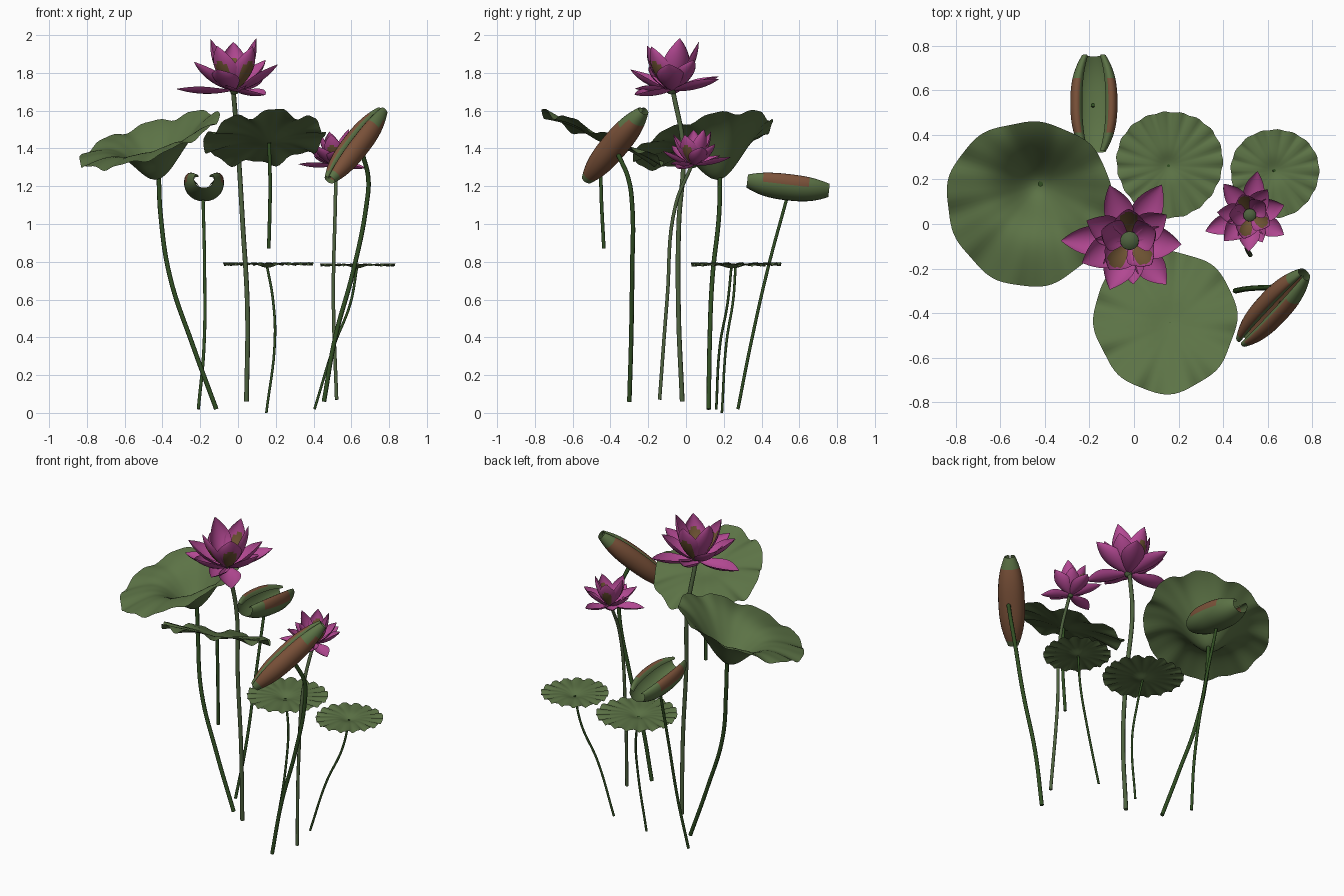
import bpy, bmesh, math
from mathutils import Vector

if "Cube" in bpy.data.objects:
    bpy.data.objects.remove(bpy.data.objects["Cube"])


def mat(name, r, g, b):
    m = bpy.data.materials.new(name)
    m.diffuse_color = (r, g, b, 1)
    m.use_nodes = True
    m.node_tree.nodes["Principled BSDF"].inputs["Base Color"].default_value = m.diffuse_color
    return m


GREEN = mat("leaf_green", .107, .171, .061)
STEM = mat("dark_stem_green", .030, .075, .016)
PALE = mat("flower_stem_green", .075, .120, .048)
PINK = mat("petal_magenta", .445, .065, .288)
OLIVE = mat("petal_olive_brown", .162, .091, .034)
BROWN = mat("leaf_brown", .200, .085, .042)


def grid_object(name, rows, mats, rule=None, wrap=False, subsurf=0):
    """Mesh from rows of points; rule(i, j) picks the material slot of a face."""
    bm = bmesh.new()
    vs = [[bm.verts.new(p) for p in row] for row in rows]
    n = len(rows[0])
    for i in range(len(rows) - 1):
        for j in range(n if wrap else n - 1):
            k = (j + 1) % n
            f = bm.faces.new((vs[i][j], vs[i + 1][j], vs[i + 1][k], vs[i][k]))
            f.smooth = True
            f.material_index = rule(i, j) if rule else 0
    bmesh.ops.remove_doubles(bm, verts=bm.verts, dist=1e-5)
    me = bpy.data.meshes.new(name)
    bm.to_mesh(me)
    bm.free()
    for m in mats:
        me.materials.append(m)
    ob = bpy.data.objects.new(name, me)
    bpy.context.collection.objects.link(ob)
    if subsurf:
        mod = ob.modifiers.new("smooth", "SUBSURF")
        mod.levels = mod.render_levels = subsurf
    return ob


def stem(name, pts, r, m):
    cu = bpy.data.curves.new(name, 'CURVE')
    cu.dimensions = '3D'
    cu.bevel_depth, cu.bevel_resolution, cu.resolution_u = r, 2, 8
    cu.use_fill_caps = True
    sp = cu.splines.new('BEZIER')
    sp.bezier_points.add(len(pts) - 1)
    for bp, p in zip(sp.bezier_points, pts):
        bp.co = p
        bp.handle_left_type = bp.handle_right_type = 'AUTO'
    cu.materials.append(m)
    ob = bpy.data.objects.new(name, cu)
    bpy.context.collection.objects.link(ob)
    bpy.ops.object.select_all(action='DESELECT')
    ob.select_set(True)
    bpy.context.view_layer.objects.active = ob
    bpy.ops.object.convert(target='MESH')


def pad(name, c, r, hub, z0, sx, sy, depth, sigma, waves, amp, lobe):
    """Round leaf: tilted plane with a funnel at the hub and a rippled rim."""
    rows, N, R = [], 96, 18
    for i in range(R + 1):
        t = i / R
        row = []
        for j in range(N):
            a = 2 * math.pi * j / N
            rr = r * (1 + lobe * math.sin(waves * a + 1) + .02 * math.sin(3 * a))
            x = hub[0] + t * (c[0] + rr * math.cos(a) - hub[0])
            y = hub[1] + t * (c[1] + rr * math.sin(a) - hub[1])
            d = math.hypot(x - hub[0], y - hub[1])
            z = z0 + sx * (x - c[0]) + sy * (y - c[1])
            z -= depth * math.exp(-(d / sigma) ** 2)
            z += amp * t ** 3 * (math.sin(waves * a) + .4 * math.sin(2 * waves * a + 2))
            row.append((x, y, z))
        rows.append(row)
    grid_object(name, rows, [GREEN], wrap=True)


# Open leaves
pad("left_leaf", (-.47, .095), .37, (-.42, .18), 1.45, .33, .27, .25, .17, 9, .012, .012)
pad("front_leaf", (.14, -.435), .32, (.165, -.45), 1.455, .08, -.42, .03, .1, 8, .02, .015)
pad("back_low_leaf", (.16, .27), .238, (.155, .262), .79, 0, 0, .022, .05, 19, .009, .012)
pad("right_low_leaf", (.633, .23), .198, (.63, .24), .785, 0, 0, .02, .05, 17, .008, .01)


def rolled(name, half, a, b, side, width, depth, end, rule):
    """Leaf rolled around an axis a-b; half is one side of its cross-section."""
    a, b = Vector(a), Vector(b)
    d = (b - a).normalized()
    w = Vector(side).normalized()
    n = d.cross(w)
    if n.z > 0:
        n = -n
    sec = [(-x, y) for x, y in half[:0:-1]] + half
    rows, U = [], 16
    for i in range(U + 1):
        u = i / U
        k = 1 - (1 - end) * abs(2 * u - 1) ** 2.6
        rows.append([a.lerp(b, u) + w * x * width * k + n * y * depth * k for x, y in sec])
    m = len(half) - 1
    grid_object(name, rows, [GREEN, BROWN],
                lambda i, j: rule((i + .5) / U, abs(j + .5 - m), j >= m), subsurf=1)


# Tightly rolled leaf, brown with green tips and lips
rolled("rolled_leaf",
       [(0, .85), (.45, .8), (.85, .5), (1, 0), (.88, -.5), (.5, -.8), (.2, -.72), (.05, -.4), (.14, -.1)],
       (.485, -.525, 1.235), (.765, -.225, 1.60), (1, -1, 0), .082, .08, .4,
       lambda u, k, right: 0 if u > .9 or u < .05 or k > 6 or (u > .75 and right and k > 3) else 1)

# Half open rolled leaf, green with brown patches on the rims
rolled("half_rolled_leaf",
       [(0, 1), (.5, .9), (.88, .5), (1, 0), (.97, -.4), (.8, -.66), (.58, -.6), (.48, -.3)],
       (-.18, .325, 1.235), (-.18, .758, 1.185), (1, 0, 0), .108, .088, .5,
       lambda u, k, right: 1 if 3 < k < 6 and .2 < u < .75 else 0)


def petal(name, base, az, el, L, W, curl, patch):
    az, el = math.radians(az), math.radians(el)
    out = Vector((math.cos(az), math.sin(az), 0))
    side = Vector((-math.sin(az), math.cos(az), 0))
    up = Vector((0, 0, 1))
    T, S = 14, 8
    p = Vector(base) + out * L * .04
    rows = []
    for i in range(T + 1):
        t = i / T
        ang = el + (t - .5) * curl
        along = out * math.cos(ang) + up * math.sin(ang)
        nrm = up * math.cos(ang) - out * math.sin(ang)
        w = W * (.22 * (1 - t) + math.sin(math.pi * t ** 1.15) ** .85 if t < 1 else 0.01)
        rows.append([p + side * w * s * (1 - .12 * s * s) + nrm * w * .5 * s * s
                     for s in [2 * j / S - 1 for j in range(S + 1)]])
        p = p + along * (L / T)

    def rule(i, j):
        t, s = (i + .5) / T, abs((j + .5) / S * 2 - 1)
        return 1 if patch and s < .6 * math.sin(math.pi * min(1, t / .8)) else 0
    grid_object(name, rows, [PINK, OLIVE], rule)


# (azimuth, elevation, length, half width, curl, olive patch)
PETALS = [
    (180, 3, .30, .068, .55, 0), (-50, -4, .25, .068, .5, 0),
    (60, 14, .29, .070, .6, 0), (110, 18, .27, .068, .6, 0), (-85, 4, .19, .06, .4, 0),
    (-4, 34, .27, .075, .8, 0), (-112, 28, .26, .075, .8, 0), (205, 36, .28, .075, .8, 0),
    (155, 35, .25, .07, .8, 0), (35, 42, .26, .07, .8, 0),
    (20, 70, .31, .075, .9, 0), (92, 65, .30, .075, .9, 1), (160, 68, .31, .075, .9, 0),
    (-48, 62, .28, .075, .9, 1), (-125, 60, .29, .075, .9, 1)]


def flower(name, base, scale, turn):
    for i, (az, el, L, W, curl, patch) in enumerate(PETALS):
        petal(f"{name}_petal_{i + 1}", base, az + turn, el, L * scale, W * scale, curl, patch)
    # Seed cup: flat topped cone
    prof = [(0, -.02), (.018, -.015), (.030, .02), (.042, .06), (.040, .066), (0, .068)]
    rows = [[(base[0] + r * scale * math.cos(a), base[1] + r * scale * math.sin(a), base[2] + z * scale)
             for a in [math.tau * k / 20 for k in range(20)]] for r, z in prof]
    grid_object(name + "_seed_cup", rows, [PALE], wrap=True)


flower("large_flower", (-.02, -.075, 1.705), 1.0, 0)
flower("small_flower", (.52, .04, 1.31), .69, 20)

# Stems
stem("large_flower_stem", [(.045, -.02, .06), (.05, -.04, .55), (.025, -.038, 1.0), (0, -.015, 1.4), (-.025, -.07, 1.71)], .013, PALE)
stem("small_flower_stem", [(.522, -.14, .07), (.505, -.10, .6), (.515, -.055, 1.1), (.52, .03, 1.31)], .010, PALE)
stem("left_leaf_stem", [(-.115, .12, .02), (-.24, .125, .36), (-.36, .14, .72), (-.41, .175, 1.05), (-.42, .18, 1.25)], .012, STEM)
stem("front_leaf_stem", [(.163, -.435, .87), (.17, -.45, 1.2), (.165, -.45, 1.43)], .010, STEM)
stem("rolled_leaf_stem", [(.455, -.30, .06), (.515, -.29, .4), (.61, -.285, .75), (.68, -.285, 1.1), (.69, -.305, 1.24), (.66, -.36, 1.37)], .012, STEM)
stem("half_rolled_leaf_stem", [(-.21, .275, .02), (-.18, .34, .35), (-.177, .435, .77), (-.185, .535, 1.14)], .009, STEM)
stem("back_low_leaf_stem", [(.15, .19, 0), (.195, .215, .38), (.185, .25, .6), (.155, .262, .77)], .007, STEM)
stem("right_low_leaf_stem", [(.405, .16, .02), (.51, .18, .36), (.595, .22, .58), (.63, .24, .77)], .007, STEM)
